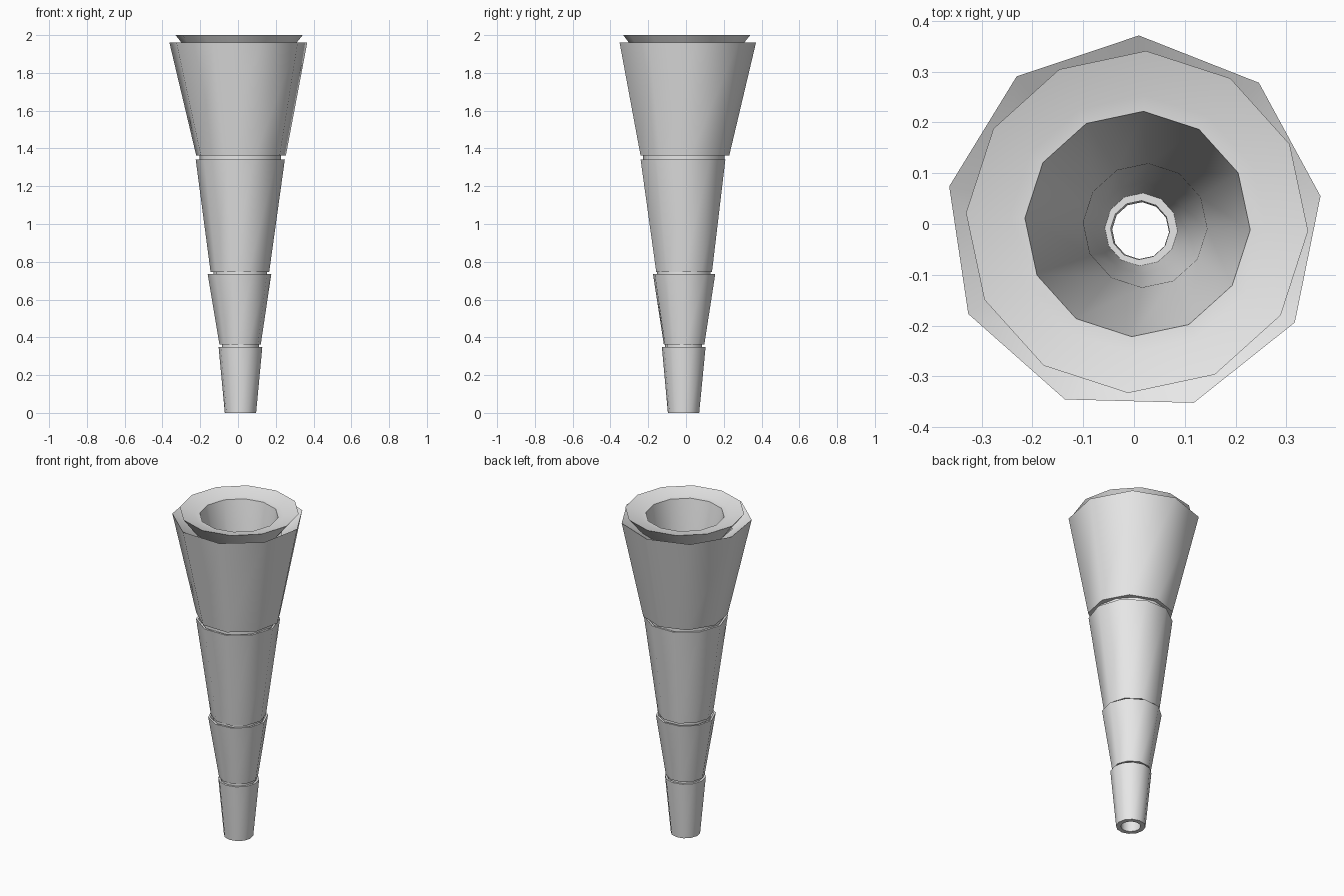
import bpy, bmesh, math

cube = bpy.data.objects.get("Cube")
if cube:
    bpy.data.objects.remove(cube, do_unlink=True)

grey = bpy.data.materials.new("light grey")
grey.use_nodes = True
colour = (0.8, 0.8, 0.8, 1)
grey.diffuse_color = colour
grey.node_tree.nodes["Principled BSDF"].inputs["Base Color"].default_value = colour


def lathe(name, profile, sides, phase, closed=False):
    """Loft polygon rings given as (radius, z, centre x, centre y)."""
    bm = bmesh.new()
    rings = []
    for r, z, cx, cy in profile:
        ring = []
        for i in range(sides):
            a = math.radians(phase) + 2 * math.pi * i / sides
            ring.append(bm.verts.new((cx + r * math.cos(a), cy + r * math.sin(a), z)))
        rings.append(ring)
    pairs = list(zip(rings, rings[1:]))
    if closed:
        pairs.append((rings[-1], rings[0]))
    for low, high in pairs:
        for i in range(sides):
            j = (i + 1) % sides
            bm.faces.new((low[i], low[j], high[j], high[i]))
    mesh = bpy.data.meshes.new(name)
    bm.to_mesh(mesh)
    bm.free()
    mesh.materials.append(grey)
    obj = bpy.data.objects.new(name, mesh)
    bpy.context.collection.objects.link(obj)
    bpy.ops.object.select_all(action="DESELECT")
    obj.select_set(True)
    bpy.context.view_layer.objects.active = obj
    bpy.ops.object.shade_smooth_by_angle(angle=math.radians(45))
    return obj


# Tapered sections, narrow end down: (name, bottom ring, top ring, sides, phase)
sections = [
    ("bottom_section", (0.083, 0.0, 0.013, -0.013), (0.116, 0.35, 0.013, -0.012), 12, -3),
    ("lower_section", (0.110, 0.362, 0.011, -0.010), (0.169, 0.735, 0.008, -0.010), 10, 5),
    ("middle_section", (0.155, 0.745, 0.010, -0.010), (0.236, 1.342, 0.012, -0.016), 10, 0),
]
for name, bottom, top, sides, phase in sections:
    (rb, zb, xb, yb), (rt, zt, xt, yt) = bottom, top
    inner_b = 0.056 if zb == 0 else rb - 0.035
    lathe(name, [bottom, top, (rt - 0.012, zt, xt, yt), (rt - 0.035, zt - 0.03, xt, yt),
                 (inner_b, zb, xb, yb)], sides, phase, closed=True)

# Collars closing the joints between sections
for name, r, z in [("lower_collar", 0.098, 0.355), ("middle_collar", 0.143, 0.74),
                   ("upper_collar", 0.215, 1.35)]:
    lathe(name, [(r, z - 0.04, 0.012, -0.012), (r, z + 0.04, 0.012, -0.012),
                 (r - 0.04, z + 0.04, 0.012, -0.012), (r - 0.04, z - 0.04, 0.012, -0.012)],
          12, -3, closed=True)

# Wide top section, open at the rim
lathe("top_section", [(0.17, 1.362, 0.015, -0.012), (0.241, 1.362, 0.015, -0.012),
                      (0.371, 1.962, 0.0, 0.0), (0.265, 1.90, 0.003, 0.0)], 9, 8.5)

# Flared lip, funnel and bore running through the whole horn
lathe("inner_funnel", [(0.25, 1.89, 0.004, 0.0), (0.337, 2.0, 0.006, 0.004),
                       (0.253, 1.975, 0.007, 0.0), (0.222, 1.972, 0.007, 0.0),
                       (0.122, 1.40, 0.022, -0.003), (0.09, 0.75, 0.016, -0.008),
                       (0.07, 0.36, 0.014, -0.011), (0.056, 0.0, 0.013, -0.013)], 12, -3)
